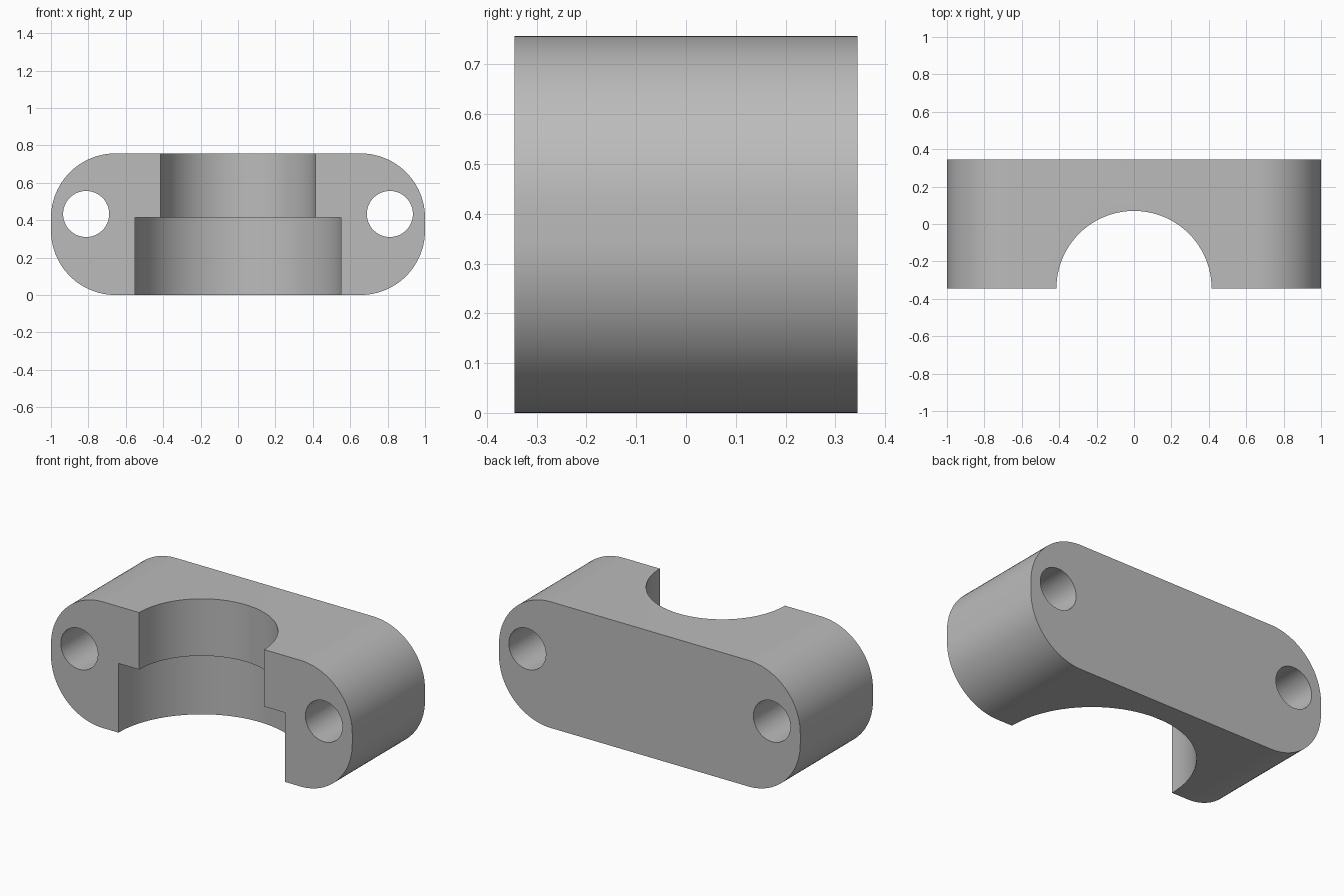
import bpy
import bmesh
from math import radians

if "Cube" in bpy.data.objects:
    bpy.data.objects.remove(bpy.data.objects["Cube"], do_unlink=True)

WIDTH, DEPTH, HEIGHT = 2.0, 0.69, 0.757
FRONT = -DEPTH / 2
STEP_Z = 0.415

grey = bpy.data.materials.new("plain_grey")
grey.use_nodes = True
colour = (0.5, 0.5, 0.5, 1)
grey.diffuse_color = colour
grey.node_tree.nodes["Principled BSDF"].inputs["Base Color"].default_value = colour

# Block with its four front-to-back edges rounded
bpy.ops.mesh.primitive_cube_add(size=1, location=(0, 0, HEIGHT / 2))
clamp = bpy.context.object
clamp.name = "clamp_half"
clamp.scale = (WIDTH, DEPTH, HEIGHT)
bpy.ops.object.transform_apply(location=False, rotation=False, scale=True)
bm = bmesh.new()
bm.from_mesh(clamp.data)
corners = [e for e in bm.edges if abs(e.verts[0].co.y - e.verts[1].co.y) > 0.1]
bmesh.ops.bevel(bm, geom=corners, offset=0.345, offset_type='OFFSET',
                segments=24, profile=0.5, affect='EDGES')
bm.to_mesh(clamp.data)
bm.free()
clamp.data.materials.append(grey)


def drill(name, radius, length, location, tilt=0):
    """Cut a round hole through the block."""
    bpy.ops.mesh.primitive_cylinder_add(vertices=96, radius=radius, depth=length,
                                        location=location, rotation=(tilt, 0, 0))
    cutter = bpy.context.object
    cutter.name = name
    cutter.hide_render = True
    cutter.data.materials.append(grey)
    bpy.ops.object.select_all(action='DESELECT')
    clamp.select_set(True)
    bpy.context.view_layer.objects.active = clamp
    mod = clamp.modifiers.new(name, 'BOOLEAN')
    mod.operation = 'DIFFERENCE'
    mod.solver = 'EXACT'
    mod.object = cutter
    bpy.ops.object.modifier_apply(modifier=mod.name)
    bpy.data.objects.remove(cutter, do_unlink=True)


# Stepped half-round bore: narrow above, wide below
drill("narrow_bore", 0.415, 2, (0, FRONT, HEIGHT / 2))
drill("wide_bore", 0.552, 1, (0, FRONT, STEP_Z - 0.5))

# Bolt holes from front to back
for side in (-1, 1):
    drill("bolt_hole", 0.123, 2, (side * 0.812, 0, 0.433), radians(90))

bpy.ops.object.shade_smooth_by_angle(angle=radians(30))
